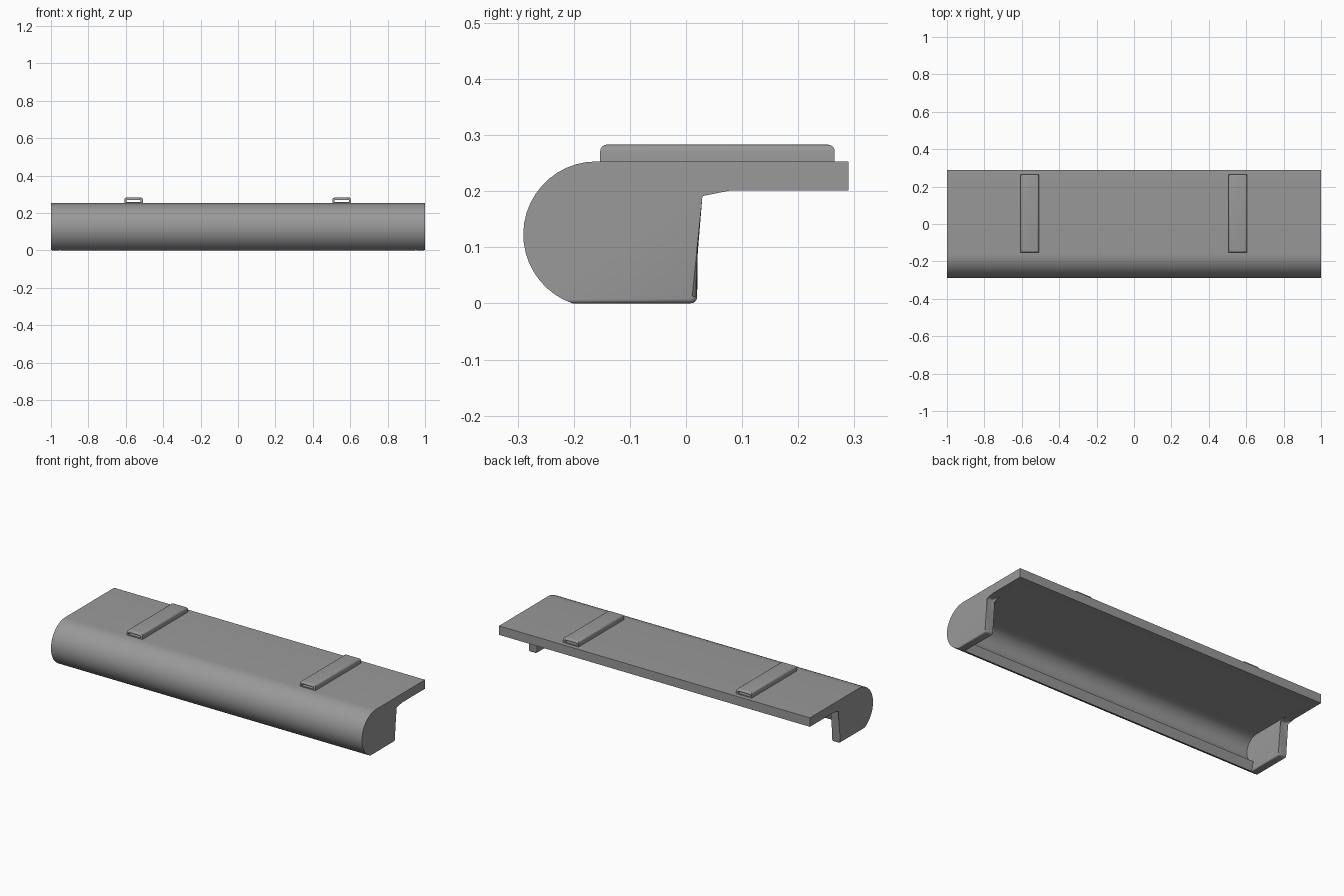
import bpy, bmesh, math

if "Cube" in bpy.data.objects:
    bpy.data.objects.remove(bpy.data.objects["Cube"])

grey = bpy.data.materials.new("mid_grey")
grey.diffuse_color = (0.32, 0.32, 0.32, 1)
grey.use_nodes = True
grey.node_tree.nodes["Principled BSDF"].inputs["Base Color"].default_value = grey.diffuse_color


def arc(cy, cz, r, a0, a1, n):
    """Points on an arc in the y-z plane, angles in degrees."""
    return [(cy + r * math.cos(math.radians(a0 + (a1 - a0) * i / n)),
             cz + r * math.sin(math.radians(a0 + (a1 - a0) * i / n))) for i in range(n + 1)]


def finish(bm, name):
    bmesh.ops.recalc_face_normals(bm, faces=bm.faces)
    mesh = bpy.data.meshes.new(name)
    bm.to_mesh(mesh)
    bm.free()
    mesh.materials.append(grey)
    ob = bpy.data.objects.new(name, mesh)
    bpy.context.collection.objects.link(ob)
    return ob


def smooth(ob):
    bpy.ops.object.select_all(action='DESELECT')
    ob.select_set(True)
    bpy.context.view_layer.objects.active = ob
    bpy.ops.object.shade_smooth_by_angle(angle=math.radians(35))


def prism(profile, x0, x1, caps=True):
    """Extrude a y-z profile along x."""
    bm = bmesh.new()
    a = [bm.verts.new((x0, y, z)) for y, z in profile]
    b = [bm.verts.new((x1, y, z)) for y, z in profile]
    n = len(profile)
    for i in range(n):
        j = (i + 1) % n
        bm.faces.new((a[i], a[j], b[j], b[i]))
    if caps:
        bm.faces.new(a)
        bm.faces.new(b)
    return bm


TOP, UNDER, BACK = 0.253, 0.201, 0.29
CY, CZ, R = -0.16, 0.123, 0.13
END = 180 + math.degrees(math.asin(CZ / R))   # where the nose reaches the ground
WALL = TOP - UNDER
nose = arc(CY, CZ, R, 90, END, 20)

# Flat shelf running into the curved front, as one bent sheet
sheet = [(BACK, TOP)] + nose + arc(CY, CZ, R - WALL, END, 90, 20) + [(BACK, UNDER)]
smooth(finish(prism(sheet, -0.95, 0.95, caps=False), "curved_shelf"))

# Solid end plates with rounded lower and rear edges
f = 0.012
plate = ([(BACK, TOP)] + nose + arc(0.02 - f, f, f, -90, 0, 4)
         + arc(0.02 + f, UNDER - f, f, 180, 90, 4) + [(BACK, UNDER)])
for side, x0, x1 in (("left", -1, -0.95), ("right", 0.95, 1)):
    bm = prism(plate, x0, x1)
    rim = [e for e in bm.edges
           if abs(e.verts[0].co.x - e.verts[1].co.x) < 1e-5
           and all(-0.21 < v.co.y < 0.0325 and v.co.z < UNDER + 1e-4 for v in e.verts)
           and (e.verts[0].co.y + e.verts[1].co.y) / 2 > -0.2]
    bmesh.ops.bevel(bm, geom=rim, offset=0.009, segments=4, profile=0.5,
                    affect='EDGES', clamp_overlap=False)
    smooth(finish(bm, side + "_end_plate"))


def box(lo, hi):
    bm = bmesh.new()
    bmesh.ops.create_cube(bm, size=1)
    for v in bm.verts:
        v.co = [(l + h) / 2 + c * (h - l) for l, h, c in zip(lo, hi, v.co)]
    return bm


# Low strap loops on top, each with a slot from front to back
for side, cx in (("left", -0.558), ("right", 0.555)):
    bm = box((cx - 0.05, -0.153, TOP - 0.004), (cx + 0.05, 0.265, 0.283))
    top = [e for e in bm.edges if all(v.co.z > 0.28 for v in e.verts)]
    bmesh.ops.bevel(bm, geom=top, offset=0.012, segments=4, profile=0.5, affect='EDGES')
    loop = finish(bm, side + "_strap_loop")
    cutter = finish(box((cx - 0.038, -0.3, 0.259), (cx + 0.038, 0.4, 0.2705)), side + "_slot_cutter")
    cutter.hide_render = True
    cutter.hide_viewport = True
    smooth(loop)
    mod = loop.modifiers.new("slot", 'BOOLEAN')
    mod.operation = 'DIFFERENCE'
    mod.solver = 'EXACT'
    mod.object = cutter
